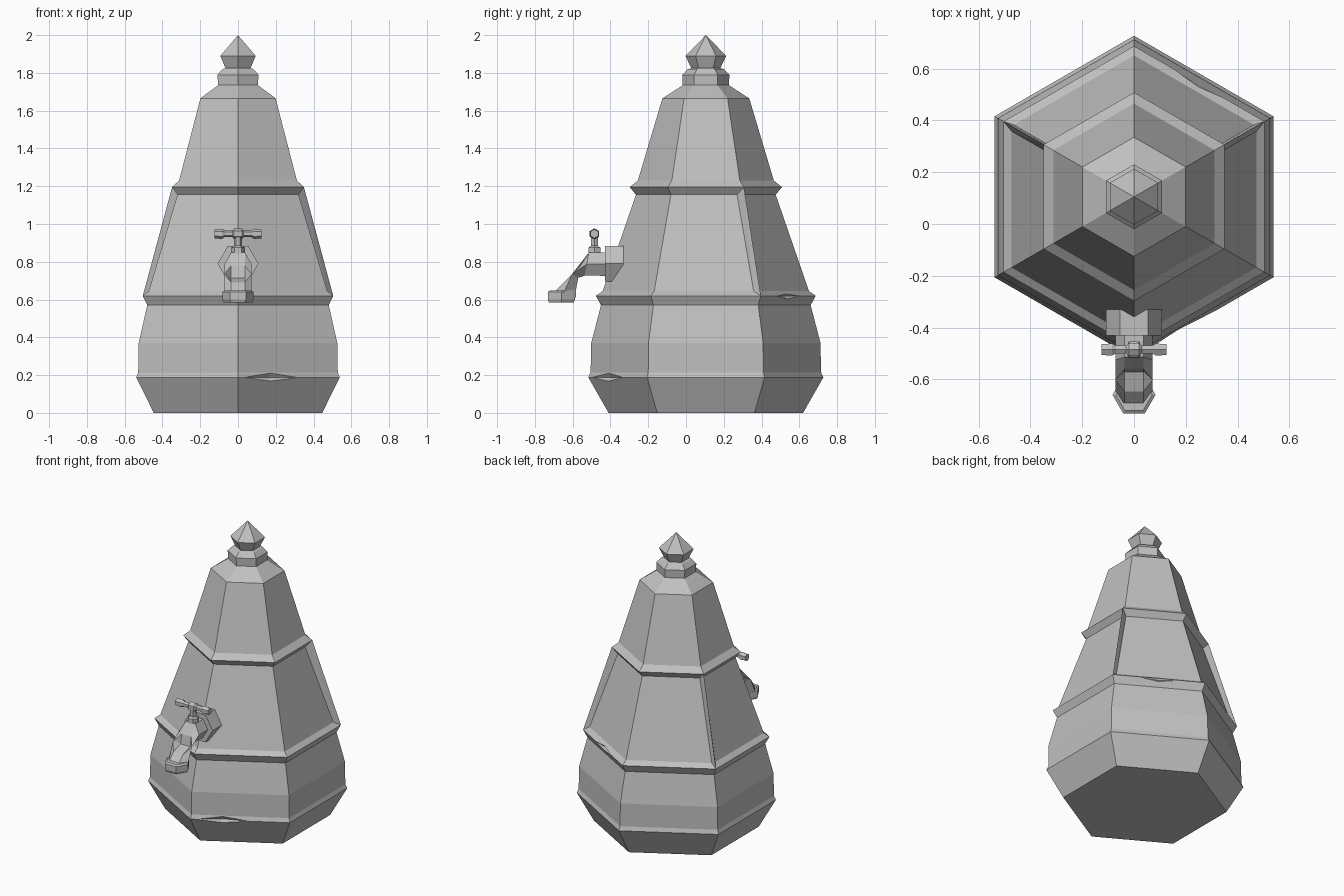
import bpy, bmesh
from math import sin, cos, pi, radians
from mathutils import Vector

cube = bpy.data.objects.get("Cube")
if cube:
    bpy.data.objects.remove(cube, do_unlink=True)

grey = bpy.data.materials.new("plain_grey")
grey.use_nodes = True
grey.diffuse_color = (0.53, 0.53, 0.53, 1)
grey.node_tree.nodes["Principled BSDF"].inputs["Base Color"].default_value = grey.diffuse_color

CY = 0.105             # barrel axis
X, Y, Z = Vector((1, 0, 0)), Vector((0, 1, 0)), Vector((0, 0, 1))


def finish(name, bm):
    bmesh.ops.recalc_face_normals(bm, faces=bm.faces[:])
    me = bpy.data.meshes.new(name)
    bm.to_mesh(me)
    bm.free()
    me.materials.append(grey)
    ob = bpy.data.objects.new(name, me)
    bpy.context.collection.objects.link(ob)
    return ob


def loft(name, rings, phase=0.0):
    """Six-sided skin through rings of (centre, u axis, v axis, radius)."""
    bm = bmesh.new()
    loops = []
    for c, u, v, r in rings:
        if r == 0:
            loops.append([bm.verts.new(c)])
            continue
        angles = [phase + i * pi / 3 for i in range(6)]
        loops.append([bm.verts.new(Vector(c) + r * (cos(a) * u + sin(a) * v)) for a in angles])
    for a, b in zip(loops, loops[1:]):
        for i in range(6):
            j = (i + 1) % 6
            bm.faces.new((a[i], a[j], b[0]) if len(b) == 1 else (a[i], a[j], b[j], b[i]))
    for end in (loops[0], loops[-1]):
        if len(end) > 1:
            bm.faces.new(end)
    return finish(name, bm)


def hull(name, points):
    bm = bmesh.new()
    for p in points:
        bm.verts.new(p)
    bmesh.ops.convex_hull(bm, input=bm.verts[:])
    return finish(name, bm)


def turned(name, profile):
    """Upright hexagonal lathe with a corner facing front."""
    return loft(name, [((0, CY, z), X, Y, r) for r, z in profile], pi / 6)


# Barrel with its two raised bands
barrel = turned("barrel", [
    (0.515, 0), (0.622, 0.188), (0.61, 0.215), (0.607, 0.37), (0.555, 0.57),
    (0.582, 0.62), (0.546, 0.645), (0.37, 1.155), (0.403, 1.195), (0.36, 1.23),
    (0.23, 1.665), (0.122, 1.735)])

# Lid collar and pointed knob
turned("lid_collar", [(0.122, 1.73), (0.125, 1.79), (0.095, 1.82), (0.075, 1.825)])
turned("knob", [(0.072, 1.815), (0.108, 1.89), (0, 2.0)])


# Small chips knocked out of the lower edge and lower band
def chip(name, angle, along, apothem, z, length, height, depth):
    n = Vector((cos(angle), sin(angle), 0))
    t = Vector((-n.y, n.x, 0))
    c = Vector((0, CY, z)) + n * apothem + t * along
    cutter = hull(name, [c + t * length, c - t * length, c + Z * height,
                         c - Z * height, c + n * 0.06, c - n * depth])
    cutter.hide_render = True
    cutter.hide_viewport = True
    mod = barrel.modifiers.new(name, "BOOLEAN")
    mod.operation = "DIFFERENCE"
    mod.solver = "EXACT"
    mod.object = cutter


chip("lower_chip_cutter", radians(-60), -0.11, 0.538, 0.188, 0.16, 0.035, 0.022)
chip("band_chip_cutter", radians(60), 0.0, 0.504, 0.618, 0.12, 0.025, 0.022)

# Corner ribs joining the bands at the back of each side
for side, label in ((1, "left"), (-1, "right")):
    points = []
    for r_out, z_out, r_in, z_in in ((0.582, 0.62, 0.546, 0.645), (0.403, 1.195, 0.37, 1.155)):
        corner = Vector((cos(pi / 6), sin(pi / 6), 0))
        inner = corner * r_in
        points += [corner * r_out + Z * z_out,
                   inner - Y * 0.02 + Z * z_in,
                   inner + Vector((-cos(pi / 6), 0.5, 0)) * 0.01 + Z * z_in,
                   inner * 0.97 + Z * z_in]
    hull(label + "_rear_rib", [(side * p.x, p.y + CY, p.z) for p in points])

# Tap flange and bent spout
loft("tap_flange", [((0, y, 0.79), X, Z, 0.108) for y in (-0.33, -0.43)])
path = [(-0.40, 0.788, 90), (-0.525, 0.788, 80), (-0.603, 0.735, 45),
        (-0.643, 0.645, 10), (-0.645, 0.61, 0)]
loft("tap_spout", [((0, y, z), X, Y * cos(radians(a)) + Z * sin(radians(a)), 0.072)
                   for y, z, a in path])
loft("tap_nozzle", [((0, -0.66, z), X, Y, r)
                    for z, r in ((0.585, 0.076), (0.6, 0.083), (0.64, 0.083), (0.648, 0.07))])

# Tap stem and turning handle
TY = -0.485
loft("tap_stem", [((0, TY, z), X, Y, r) for z, r in
                  ((0.83, 0.038), (0.875, 0.036), (0.885, 0.022), (0.95, 0.022))])
half = [(0.125, 0.024), (0.085, 0.027), (0.07, 0.018), (0.03, 0.018), (0.02, 0.029)]
bar = [(-x, r) for x, r in half] + [(x, r) for x, r in reversed(half)]
loft("tap_handle", [((x, TY, 0.948), Y, Z, r) for x, r in bar], pi / 6)
